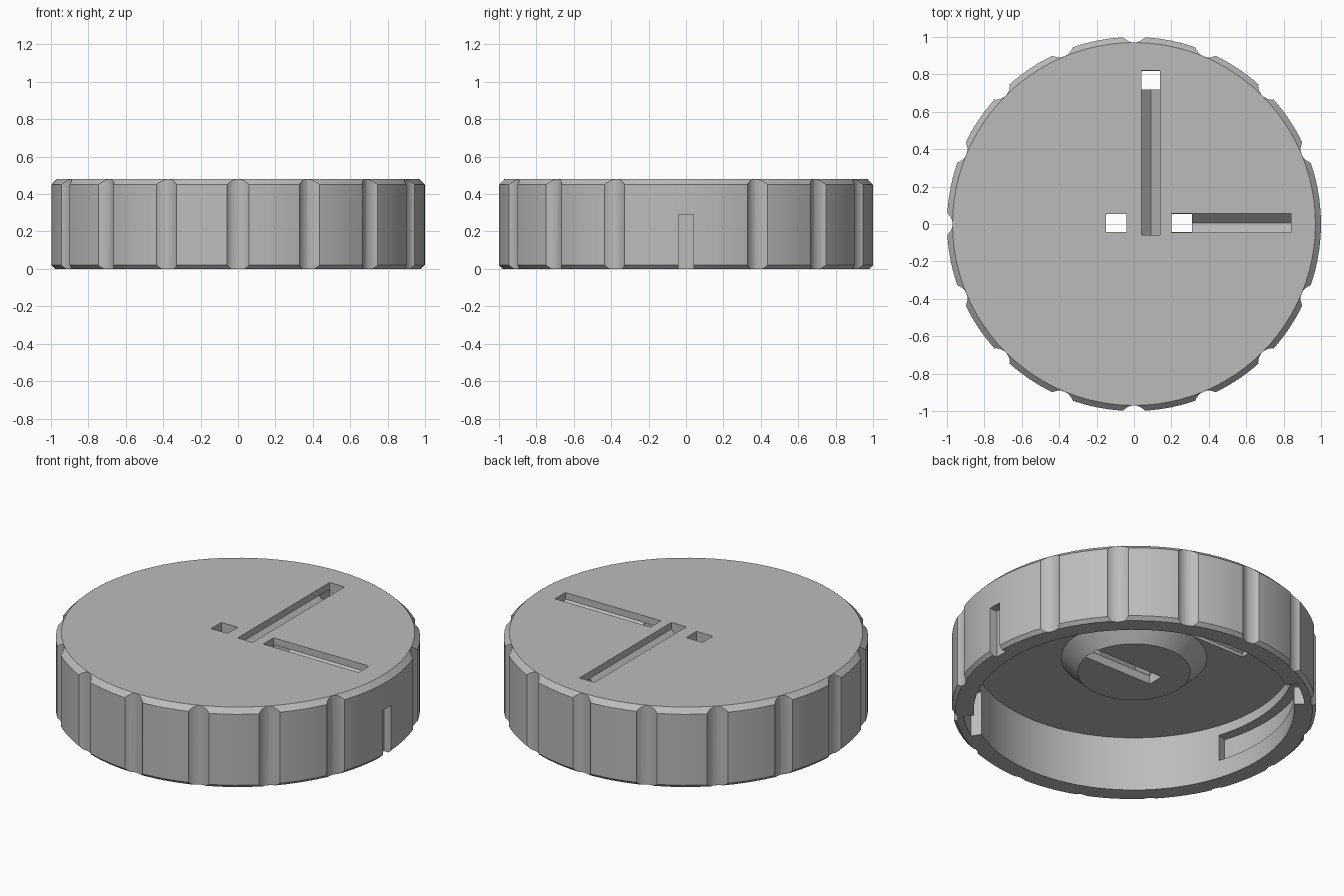
import bpy, bmesh
from math import cos, sin, pi, radians
from mathutils import Vector

cube = bpy.data.objects.get("Cube")
if cube:
    bpy.data.objects.remove(cube, do_unlink=True)

SEGMENTS = 96
WALL_INNER = 0.88
CEILING = 0.33

grey = bpy.data.materials.new("plain_grey")
grey.use_nodes = True
grey.diffuse_color = (0.5, 0.5, 0.5, 1)
grey.node_tree.nodes["Principled BSDF"].inputs["Base Color"].default_value = (0.5, 0.5, 0.5, 1)


def add_object(name, bm):
    bmesh.ops.recalc_face_normals(bm, faces=bm.faces[:])
    mesh = bpy.data.meshes.new(name)
    bm.to_mesh(mesh)
    bm.free()
    mesh.materials.append(grey)
    obj = bpy.data.objects.new(name, mesh)
    bpy.context.collection.objects.link(obj)
    return obj


def lathe(name, profile):
    bm = bmesh.new()
    verts = [bm.verts.new((r, 0, z)) for r, z in profile]
    edges = [bm.edges.new(pair) for pair in zip(verts, verts[1:])]
    bmesh.ops.spin(bm, geom=verts + edges, cent=(0, 0, 0), axis=(0, 0, 1),
                   angle=2 * pi, steps=SEGMENTS, use_duplicate=False)
    bmesh.ops.remove_doubles(bm, verts=bm.verts[:], dist=0.0001)
    return add_object(name, bm)


cutters = []


def cutter(name, outline, sweep):
    """Prism made from a flat outline pushed along a vector."""
    bm = bmesh.new()
    face = bm.faces.new([bm.verts.new(p) for p in outline])
    top = bmesh.ops.extrude_face_region(bm, geom=[face])["geom"]
    moved = [g for g in top if isinstance(g, bmesh.types.BMVert)]
    bmesh.ops.translate(bm, verts=moved, vec=Vector(sweep))
    obj = add_object(name, bm)
    obj.hide_render = True
    cutters.append(obj)


def box_cutter(name, x0, x1, y0, y1, z0, z1):
    cutter(name, [(x0, y0, z0), (x1, y0, z0), (x1, y1, z0), (x0, y1, z0)],
           (0, 0, z1 - z0))


def channel(name, along, centre, start, end, z_open, z_side, z_peak):
    """Straight channel with upright sides and a V-shaped bottom."""
    h = 0.05
    section = [(-h, z_open), (-h, z_side), (0, z_peak), (h, z_side), (h, z_open)]
    if along == "x":
        cutter(name, [(start, centre + s, z) for s, z in section], (end - start, 0, 0))
    else:
        cutter(name, [(centre + s, start, z) for s, z in section], (0, end - start, 0))


def arc_cutter(name, a0, a1, z0, z1, r_in=0.8, r_out=0.94):
    steps = max(4, int((a1 - a0) / 3))
    angles = [radians(a0 + (a1 - a0) * i / steps) for i in range(steps + 1)]
    outline = [(r_out * cos(a), r_out * sin(a), z0) for a in angles]
    outline += [(r_in * cos(a), r_in * sin(a), z0) for a in reversed(angles)]
    cutter(name, outline, (0, 0, z1 - z0))


# Hollow cap with chamfered rims and a tapered boss under the ceiling
cap = lathe("cap", [(0, 0.24), (0.31, 0.24), (0.40, CEILING), (WALL_INNER, CEILING),
                    (WALL_INNER, 0), (0.98, 0), (1, 0.02), (1, 0.45), (0.97, 0.48), (0, 0.48)])

# Finger grooves around the outside, leaving out the one at the marker slot
for i in range(1, 16):
    a = 2 * pi * i / 16
    cx, cy, r = 1.045 * cos(a), 1.045 * sin(a), 0.075
    ring = [(cx + r * cos(2 * pi * k / 24 + a), cy + r * sin(2 * pi * k / 24 + a), -0.1)
            for k in range(24)]
    cutter("grip_groove", ring, (0, 0, 0.7))

# Marker slot in the side
box_cutter("marker_slot", 0.95, 1.1, -0.04, 0.04, -0.1, 0.29)

# Channels in the top, under the boss and under the ceiling
channel("long_top_channel", "y", 0.09, -0.06, 0.82, 0.6, 0.44, 0.39)
channel("short_top_channel", "x", 0.005, 0.20, 0.84, 0.6, 0.44, 0.39)
channel("boss_channel", "x", 0.005, -0.15, 0.31, 0.1, 0.29, 0.34)
channel("ceiling_channel", "x", 0.44, -0.45, 0.0, 0.25, 0.35, 0.38)

# Through holes at the channel ends
box_cutter("outer_hole", 0.041, 0.139, 0.72, 0.819, 0.1, 0.7)
box_cutter("middle_hole", 0.201, 0.309, -0.044, 0.054, 0.05, 0.7)
box_cutter("inner_hole", -0.149, -0.04, -0.044, 0.054, 0.05, 0.7)

# Two locking tracks in the inner wall, each with an entry open at the rim
for turn in (0, 180):
    arc_cutter("lock_track", 122 + turn, 198 + turn, 0.11, 0.27)
    arc_cutter("lock_entry", 122.2 + turn, 136 + turn, -0.1, 0.26, 0.79, 0.939)

# Cut everything and keep only the finished cap
for c in cutters:
    mod = cap.modifiers.new(c.name, "BOOLEAN")
    mod.operation = "DIFFERENCE"
    mod.solver = "EXACT"
    mod.object = c
bpy.context.view_layer.update()
graph = bpy.context.evaluated_depsgraph_get()
finished = bpy.data.meshes.new_from_object(cap.evaluated_get(graph))
cap.modifiers.clear()
cap.data = finished
for c in cutters:
    bpy.data.objects.remove(c, do_unlink=True)

# One material and smooth round walls with crisp edges
cap.data.materials.clear()
cap.data.materials.append(grey)
for p in cap.data.polygons:
    p.material_index = 0
for o in bpy.context.selected_objects:
    o.select_set(False)
bpy.context.view_layer.objects.active = cap
cap.select_set(True)
bpy.ops.object.shade_smooth_by_angle(angle=radians(25))
